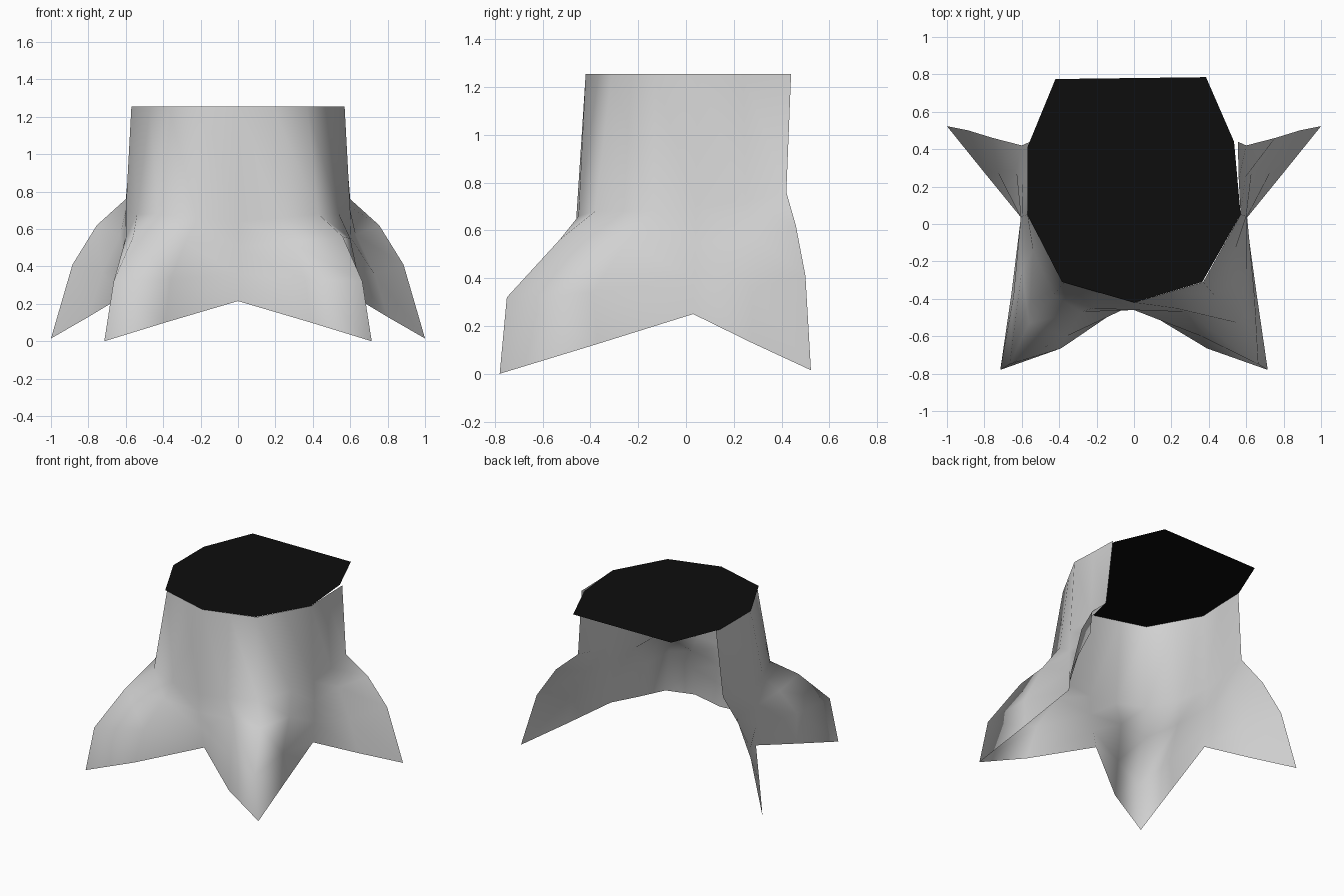
import bpy

if "Cube" in bpy.data.objects:
    bpy.data.objects.remove(bpy.data.objects["Cube"])

def material(name, v):
    m = bpy.data.materials.new(name)
    m.diffuse_color = (v, v, v, 1)
    m.use_nodes = True
    m.node_tree.nodes["Principled BSDF"].inputs["Base Color"].default_value = m.diffuse_color
    return m

def mesh_object(name, verts, faces, mat, smooth):
    me = bpy.data.meshes.new(name)
    me.from_pydata(verts, [], faces)
    me.materials.append(mat)
    for p in me.polygons:
        p.use_smooth = smooth
    ob = bpy.data.objects.new(name, me)
    bpy.context.collection.objects.link(ob)
    return ob

TOP = 1.255
bark_mat = material("bark grey", 0.64)
cap_mat = material("cut black", 0.004)

# Bark: vertical strips from front centre round to the open back edge.
# Each strip runs from the rim down to the ragged root line.
strips = [
    # front centre valley
    [(0, -.42, TOP), (0, -.46, .64), (0, -.46, .50), (0, -.43, .36), (0, -.40, .215)],
    # inner flank of front root
    [(.185, -.365, TOP), (.22, -.45, .66), (.28, -.47, .53), (.36, -.60, .33), (.39, -.665, .10)],
    # front root ridge
    [(.37, -.31, TOP), (.43, -.38, .68), (.56, -.53, .56), (.665, -.75, .32), (.715, -.78, 0)],
    # outer flank of front root
    [(.47, -.13, TOP), (.54, -.14, .68), (.60, -.25, .55), (.645, -.39, .34), (.655, -.37, .125)],
    # side valley
    [(.57, .05, TOP), (.60, .04, .70), (.605, .04, .55), (.605, .035, .40), (.60, .03, .25)],
    # flank of back root
    [(.56, .24, TOP), (.595, .25, .72), (.63, .29, .57), (.73, .28, .36), (.80, .275, .13)],
    # open back edge
    [(.555, .44, TOP), (.60, .42, .76), (.755, .46, .62), (.885, .50, .41), (1, .523, .015)],
]
rows = len(strips[0])
mirrored = [[(-x, y, z) for x, y, z in s] for s in strips[:0:-1]]
columns = mirrored + strips
verts = [v for col in columns for v in col]
faces = []
for c in range(len(columns) - 1):
    for r in range(rows - 1):
        a, b = c * rows + r, (c + 1) * rows + r
        faces.append((a, a + 1, b + 1, b))
mesh_object("stump_bark", verts, faces, bark_mat, True)

# Flat cut top, overhanging the open back
outline = [(-.42, .775), (-.57, .41), (-.57, .05), (-.385, -.31), (0, -.42),
           (.365, -.31), (.57, .05), (.535, .44), (.385, .785)]
mesh_object("cut_top", [(x, y, TOP) for x, y in outline],
            [tuple(range(len(outline)))], cap_mat, False)
